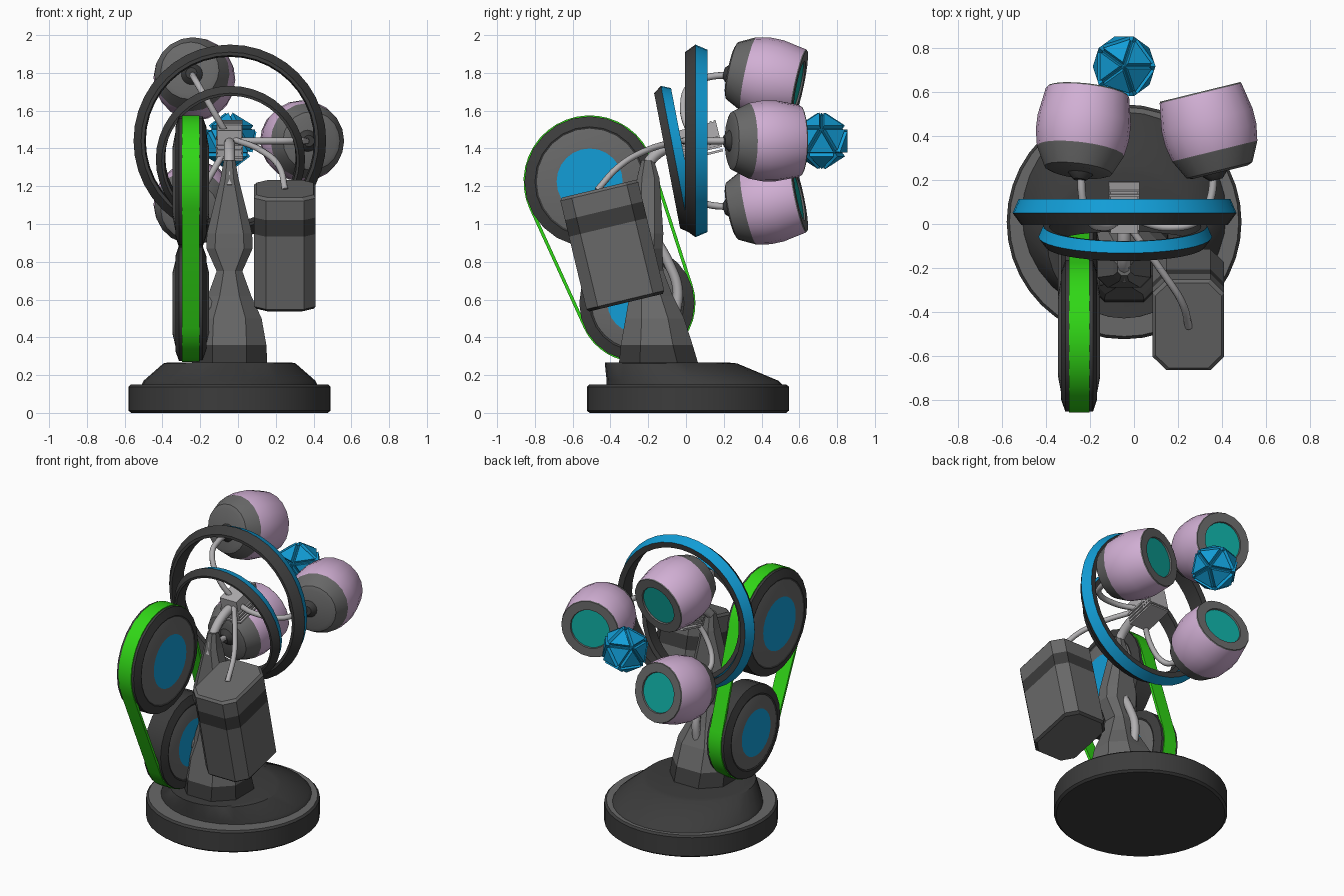
import bpy, bmesh, math
from mathutils import Vector, Matrix

if "Cube" in bpy.data.objects:
    bpy.data.objects.remove(bpy.data.objects["Cube"])

COLOURS = {
    "dark_grey": (0.045, 0.045, 0.045), "mid_grey": (0.14, 0.14, 0.14),
    "light_grey": (0.44, 0.43, 0.44), "pink": (0.64, 0.43, 0.66),
    "teal": (0.005, 0.42, 0.37), "blue": (0.006, 0.34, 0.68), "green": (0.03, 0.68, 0.008),
}
MATS = {}
for n, c in COLOURS.items():
    MATS[n] = bpy.data.materials.new(n)
    MATS[n].diffuse_color = (*c, 1)
ORDER = list(COLOURS)
D, G, L, P, T, B, V = range(7)
CX, CZ = -0.04, 1.44          # centre of the big ring


def finish(bm, name, smooth=False):
    bmesh.ops.recalc_face_normals(bm, faces=bm.faces[:])
    me = bpy.data.meshes.new(name)
    bm.to_mesh(me)
    bm.free()
    for n in ORDER:
        me.materials.append(MATS[n])
    ob = bpy.data.objects.new(name, me)
    bpy.context.collection.objects.link(ob)
    if smooth:
        bpy.ops.object.select_all(action='DESELECT')
        ob.select_set(True)
        bpy.context.view_layer.objects.active = ob
        bpy.ops.object.shade_smooth_by_angle(angle=math.radians(28))
    return ob


def loft(name, rings, mats, closed=False, caps=None, smooth=False):
    """Skin a list of point rings; mats gives one colour per band."""
    bm = bmesh.new()
    vs = [[bm.verts.new(p) for p in r] for r in rings]
    n = len(vs[0])
    for k in range(len(vs) if closed else len(vs) - 1):
        a, b = vs[k], vs[(k + 1) % len(vs)]
        for i in range(n):
            j = (i + 1) % n
            bm.faces.new((a[i], a[j], b[j], b[i])).material_index = mats[k]
    if not closed:
        caps = caps or (mats[0], mats[-1])
        bm.faces.new(vs[0]).material_index = caps[0]
        bm.faces.new(vs[-1]).material_index = caps[1]
    return finish(bm, name, smooth)


def axis_matrix(origin, axis):
    return Matrix.Translation(origin) @ Vector(axis).to_track_quat('Z', 'Y').to_matrix().to_4x4()


def lathe(name, prof, mats, M, segs=24, **kw):
    rings = [[M @ Vector((r * math.cos(math.tau * i / segs), r * math.sin(math.tau * i / segs), h))
              for i in range(segs)] for r, h in prof]
    return loft(name, rings, mats, **kw)


def octagon(hx, hy, c):
    """Rectangle outline with cut corners."""
    return [(hx, -hy + c), (hx, hy - c), (hx - c, hy), (-hx + c, hy),
            (-hx, hy - c), (-hx, -hy + c), (-hx + c, -hy), (hx - c, -hy)]


def tube(name, pts, r, mat):
    cu = bpy.data.curves.new(name, 'CURVE')
    cu.dimensions = '3D'
    cu.bevel_depth, cu.bevel_resolution, cu.resolution_u = r, 2, 8
    cu.use_fill_caps = True
    s = cu.splines.new('BEZIER')
    s.bezier_points.add(len(pts) - 1)
    for bp, p in zip(s.bezier_points, pts):
        bp.co = p
        bp.handle_left_type = bp.handle_right_type = 'AUTO'
    cu.materials.append(MATS[mat])
    ob = bpy.data.objects.new(name, cu)
    bpy.context.collection.objects.link(ob)
    bpy.ops.object.select_all(action='DESELECT')
    ob.select_set(True)
    bpy.context.view_layer.objects.active = ob
    bpy.ops.object.convert(target='MESH')


def box(name, M, size, mat):
    bm = bmesh.new()
    bmesh.ops.create_cube(bm, size=1, matrix=M @ Matrix.Diagonal((*size, 1)))
    for f in bm.faces:
        f.material_index = mat
    finish(bm, name)


# round base and the skewed cone on it
lathe("base_disc", [(0.52, 0), (0.535, 0.012), (0.535, 0.138), (0.522, 0.15)], [D, D, D],
      Matrix.Translation((-0.045, 0.01, 0)), 40, caps=(D, G), smooth=True)
cone = []
for r, y, z in [(0.465, 0.045, 0.15), (0.455, 0.035, 0.17), (0.35, -0.08, 0.262), (0.33, -0.1, 0.266)]:
    cone.append([(-0.045 + r * math.cos(math.tau * i / 32), y + r * math.sin(math.tau * i / 32), z)
                 for i in range(32)])
loft("base_cone", cone, [D, D, D], smooth=True)

# waisted column: z, back-front limits, half width
col = []
for z, y0, y1, hx in [(0.26, -0.355, 0.065, 0.2), (0.36, -0.345, 0.035, 0.195), (0.5, -0.32, -0.01, 0.17),
                      (0.62, -0.30, -0.07, 0.115), (0.75, -0.285, -0.12, 0.068), (0.87, -0.29, -0.125, 0.122),
                      (0.95, -0.29, -0.12, 0.12), (1.24, -0.26, -0.14, 0.048), (1.34, -0.235, -0.17, 0.03)]:
    hy = (y1 - y0) / 2
    col.append([(-0.045 + x, (y0 + y1) / 2 + y, z) for x, y in octagon(hx, hy, 0.55 * min(hx, hy))])
loft("column", col, [D] + [G] * 7)

# two pulleys with hubs on both sides
WX = -0.25
WHEELS = [("upper_pulley", -0.51, 1.225, 0.345, 0.175), ("lower_pulley", -0.26, 0.58, 0.305, 0.155)]
for name, y, z, r, hub in WHEELS:
    half = [(r, 0.063), (r - 0.055, 0.082), (r - 0.065, 0.078), (hub + 0.01, 0.096), (hub, 0.096)]
    prof = [(a, -h) for a, h in reversed(half)] + half
    lathe(name, prof, [G, G, D, D, D, D, D, G, G], axis_matrix((WX, y, z), (1, 0, 0)), 24,
          caps=(B, B), smooth=True)
lathe("lower_axle", [(0.06, 0), (0.06, 0.15)], [G], axis_matrix((-0.2, -0.22, 0.56), (1, 0, 0)), 12)

# belt wrapped round both pulleys
(_, y1, z1, r1, _), (_, y2, z2, r2, _) = WHEELS
phi = math.atan2(z2 - z1, y2 - y1)
al = math.acos((r1 - r2) / math.hypot(y2 - y1, z2 - z1))


def belt_loop(x, off):
    pts, n = [], 20
    for cy, cz, r, a0, a1 in [(y1, z1, r1, phi + al, phi + math.tau - al), (y2, z2, r2, phi - al, phi + al)]:
        for i in range(n + 1):
            a = a0 + (a1 - a0) * i / n
            pts.append((x, cy + (r + off) * math.cos(a), cz + (r + off) * math.sin(a)))
    return pts


loft("drive_belt", [belt_loop(WX - 0.047, 0.005), belt_loop(WX + 0.047, 0.005),
                    belt_loop(WX + 0.047, -0.012), belt_loop(WX - 0.047, -0.012)],
     [V] * 4, closed=True, smooth=True)

# leaning tank with a dark band
M = Matrix.Translation((0.248, -0.39, 0.885)) @ Matrix.Rotation(math.radians(13.5), 4, 'X')
tank = [[M @ Vector((x, y, h)) for x, y in octagon(0.163 - s, 0.212 - s, 0.062)]
        for h, s in [(-0.31, 0.012), (-0.295, 0), (0.1, 0), (0.19, 0), (0.295, 0), (0.31, 0.012)]]
loft("tank", tank, [D, G, D, G, G], caps=(G, G))

# large and small rings, blue on the rear outer slope
for name, k, M in [("large_ring", 1, axis_matrix((CX - 0.003, -0.005, CZ), (0, 1, 0))),
                   ("small_ring", 0.775, axis_matrix((CX, -0.1, 1.335), (0, math.cos(0.19), math.sin(0.19))))]:
    prof = [(0.452 * k, 0), (0.47 * k, 0), (0.51 * k, 0.055 * k), (0.482 * k, 0.12 * k), (0.445 * k, 0.115 * k)]
    lathe(name, prof, [D, D, B, D, D], M, 40, closed=True, smooth=True)

# three pods on curved arms
Y = Vector((0, 1, 0))
for i, a in enumerate((0, 120, 240)):
    u = Vector((math.cos(math.radians(a)), 0, math.sin(math.radians(a))))
    hubp = Vector((CX, 0, CZ))
    c = hubp + Y * 0.425 + u * 0.385
    ax = Y * math.cos(0.24) - u * math.sin(0.24)
    lathe(f"pod_{i}", [(0.13, -0.195), (0.155, -0.185), (0.198, -0.1), (0.2, -0.095), (0.214, -0.02), (0.214, 0.05),
                       (0.192, 0.175), (0.188, 0.182), (0.13, 0.182), (0.127, 0.172)],
          [G, G, G, P, P, P, G, G, G], axis_matrix(c, ax), 20, caps=(G, T), smooth=True)
    k = c - ax * 0.185 - u * 0.025
    lathe(f"pod_knob_{i}", [(0.065, 0), (0.055, 0.02), (0.03, 0.045)], [D, D], axis_matrix(k, -ax), 16, smooth=True)
    tube(f"pod_arm_{i}", [hubp + Y * 0.04, hubp + u * 0.2 - Y * 0.015, hubp + u * 0.35 + Y * 0.03,
                          hubp + u * 0.39 + Y * 0.12, k], 0.018, "light_grey")

# ribbed head
M = Matrix.Translation((-0.045, 0.07, 1.455)) @ Matrix.Rotation(math.radians(14), 4, 'X')
box("head_block", M, (0.125, 0.2, 0.13), L)
for i in range(4):
    box(f"head_rib_{i}", M @ Matrix.Translation((0, 0.0, -0.02 - 0.024 * i)), (0.142, 0.21, 0.012), L)
    box(f"rear_rib_{i}", M @ Matrix.Translation((0, 0.035 + 0.022 * i, 0)), (0.14, 0.011, 0.145), L)

# neck and cables
tube("neck", [(-0.045, -0.24, 1.2), (-0.045, -0.2, 1.32), (-0.045, -0.11, 1.4), (-0.045, 0.03, 1.44)], 0.03,
     "light_grey")
tube("tank_cable", [(0.25, -0.47, 1.18), (0.22, -0.36, 1.3), (0.13, -0.22, 1.385), (-0.03, 0.0, 1.45)], 0.017,
     "light_grey")
tube("waist_cable", [(-0.045, -0.15, 0.9), (-0.045, -0.095, 0.8), (-0.045, -0.045, 0.66), (-0.045, -0.06, 0.5)],
     0.027, "light_grey")

# faceted target with raised triangular tiles
bm = bmesh.new()
bmesh.ops.create_icosphere(bm, subdivisions=1, radius=0.135, matrix=Matrix.Translation((-0.045, 0.718, CZ)))
faces = bm.faces[:]
bmesh.ops.inset_individual(bm, faces=faces, thickness=0.008)
bm.normal_update()
for f in bmesh.ops.extrude_discrete_faces(bm, faces=faces)["faces"]:
    n = f.normal.copy()
    bmesh.ops.translate(bm, vec=n * 0.024, verts=f.verts[:])
for f in bm.faces:
    f.material_index = B
finish(bm, "faceted_target")

for m in bpy.data.materials:
    if m.users and not m.is_grease_pencil:
        m.use_nodes = True
        m.node_tree.nodes["Principled BSDF"].inputs["Base Color"].default_value = m.diffuse_color
